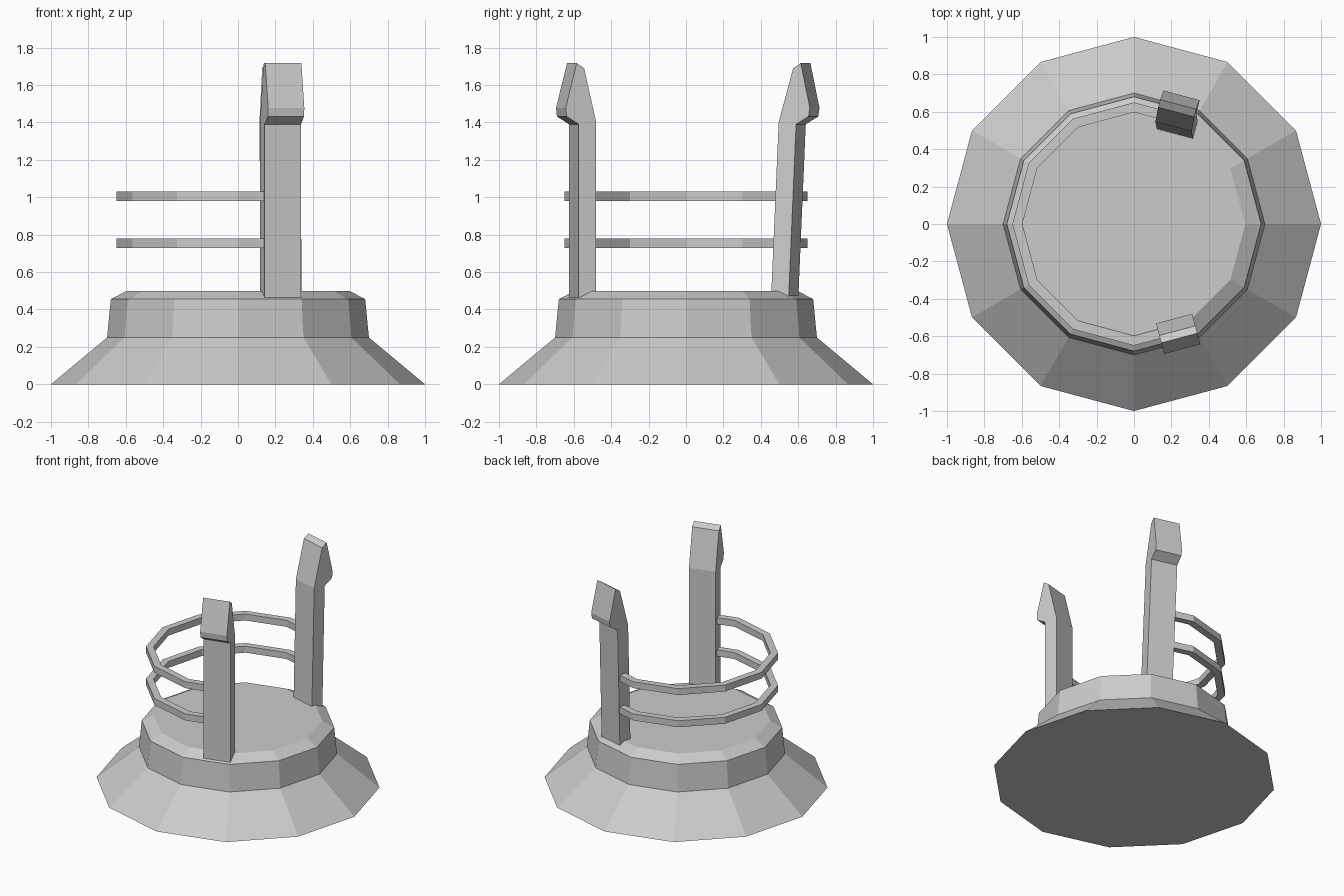
import bpy, bmesh
from math import sin, cos, pi, radians

if "Cube" in bpy.data.objects:
    bpy.data.objects.remove(bpy.data.objects["Cube"])

SIDES = 12


def make_object(name, loops, closed=False):
    """Skin matching vertex loops in order; cap the two ends unless closed."""
    bm = bmesh.new()
    rings = [[bm.verts.new(p) for p in loop] for loop in loops]
    n = len(rings[0])
    for a, b in zip(rings, rings[1:]):
        for i in range(n):
            j = (i + 1) % n
            bm.faces.new((a[i], a[j], b[j], b[i]))
    bm.faces.new(rings[0])
    bm.faces.new(rings[-1])
    bmesh.ops.recalc_face_normals(bm, faces=bm.faces)
    mesh = bpy.data.meshes.new(name)
    bm.to_mesh(mesh)
    bm.free()
    obj = bpy.data.objects.new(name, mesh)
    bpy.context.collection.objects.link(obj)
    return obj


def polar(r, angle, z):
    return (r * cos(angle), r * sin(angle), z)


# Stepped twelve-sided base
base_profile = [(1.0, 0.0), (0.70, 0.25), (0.68, 0.455), (0.595, 0.5)]
make_object("base", [[polar(r, 2 * pi * i / SIDES, z) for i in range(SIDES)]
                     for r, z in base_profile])

# Posts with hooked heads: side profile as (distance outward, height)
post_profile = [(0.544, 0.46), (0.641, 0.46), (0.641, 1.39), (0.708, 1.432),
                (0.713, 1.478), (0.652, 1.717), (0.611, 1.69), (0.544, 1.40)]
C, S = cos(radians(15)), sin(radians(15))


def make_post(name, side, lean):
    loops = []
    for s in (-0.024, 0.176):
        loops.append([(S * r + C * s - 0.2 * lean * (z - 1.04),
                       side * (C * r - S * s + lean * (z - 1.04)), z)
                      for r, z in post_profile])
    make_object(name, loops)


make_post("front_post", -1, 0.0)
make_post("back_post", 1, 0.043)


# Two open rails running around the left side from post to post
def make_rail(name, z0, z1, r_in=0.597, r_out=0.65):
    def section(end):
        """Rail end section, part-way along the facet that enters the post."""
        out = []
        for r, z in ((r_in, z0), (r_out, z0), (r_out, z1), (r_in, z1)):
            a, b = polar(r, pi / 2, z), polar(r, pi / 3, z)
            out.append((a[0] + 0.6 * (b[0] - a[0]),
                        end * (a[1] + 0.6 * (b[1] - a[1])), z))
        return out

    middle = [[polar(r, radians(a), z) for r, z in
               ((r_in, z0), (r_out, z0), (r_out, z1), (r_in, z1))]
              for a in range(90, 271, 30)]
    make_object(name, [section(1)] + middle + [section(-1)])


make_rail("lower_rail", 0.73, 0.78)
make_rail("upper_rail", 0.98, 1.03)
